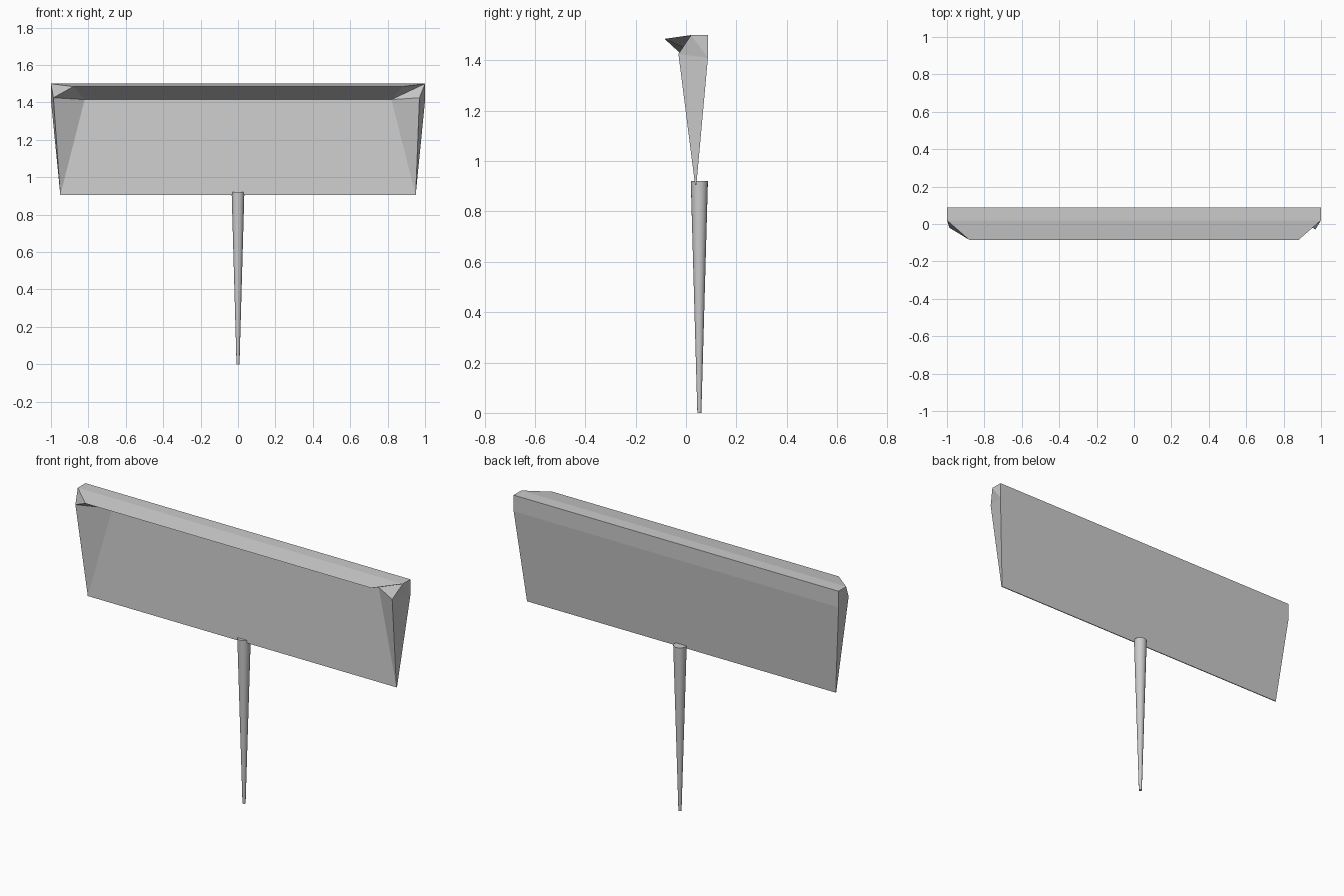
import bpy, bmesh

if "Cube" in bpy.data.objects:
    bpy.data.objects.remove(bpy.data.objects["Cube"])

# Blade head: end outline points, built for each end and bridged
def end_points(s, corner):
    pts = {
        "back_top": (1, .087, 1.5), "back_mid": (1, .087, 1.41),
        "back_low": (.95, .041, .905), "front_low": (.95, .036, .905),
        "panel": (.82, .066, 1.415), "lip": (.88, -.085, 1.485),
        "top_edge": (1, .02, 1.5), "corner": corner,
    }
    return {k: bm.verts.new((s * x, y, z)) for k, (x, y, z) in pts.items()}

bm = bmesh.new()
right = end_points(1, (.97, -.03, 1.425))
left = end_points(-1, (.987, -.02, 1.425))

# Long faces between the two ends: back, recessed panel, lip underside, top
loop = ["back_top", "back_mid", "back_low", "front_low", "panel", "lip", "top_edge"]
for a, b in zip(loop, loop[1:] + loop[:1]):
    bm.faces.new((right[a], right[b], left[b], left[a]))

# End faces: outer side, inner cheek and the folded corner under the lip
sides = [("back_top", "back_mid", "top_edge"),
         ("top_edge", "back_mid", "corner"),
         ("corner", "back_mid", "front_low"),
         ("back_mid", "back_low", "front_low"),
         ("corner", "front_low", "panel")]
right_fold = [("top_edge", "panel", "lip"), ("top_edge", "corner", "panel")]
left_fold = [("top_edge", "corner", "lip"), ("corner", "panel", "lip")]
for end, fold in ((right, right_fold), (left, left_fold)):
    for names in sides + fold:
        bm.faces.new([end[n] for n in names])
bmesh.ops.recalc_face_normals(bm, faces=bm.faces)
mesh = bpy.data.meshes.new("head")
bm.to_mesh(mesh)
bm.free()
bpy.context.collection.objects.link(bpy.data.objects.new("head", mesh))

# Tapered pole
bpy.ops.mesh.primitive_cone_add(vertices=20, radius1=.008, radius2=.034,
                                depth=.92, location=(0, .053, .46))
pole = bpy.context.object
pole.name = "pole"
bpy.ops.object.shade_smooth_by_angle()
